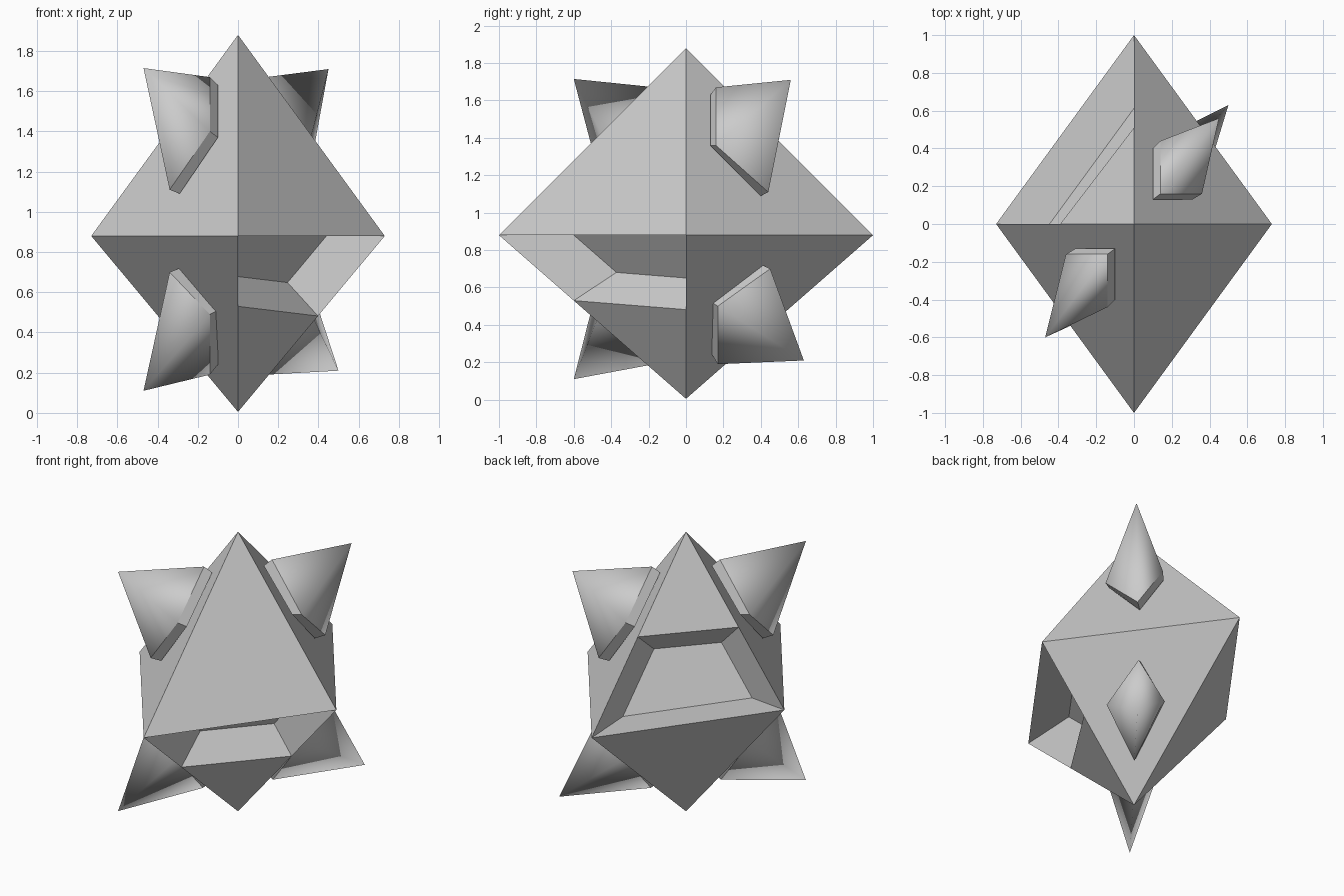
import bpy, bmesh
from mathutils import Vector

if "Cube" in bpy.data.objects:
    bpy.data.objects.remove(bpy.data.objects["Cube"])

CZ = 0.88
CENTRE = Vector((0, 0, CZ))


def make_object(name, bm):
    bmesh.ops.recalc_face_normals(bm, faces=bm.faces[:])
    mesh = bpy.data.meshes.new(name)
    bm.to_mesh(mesh)
    bm.free()
    obj = bpy.data.objects.new(name, mesh)
    bpy.context.collection.objects.link(obj)
    return obj


# Octahedral body, points given relative to the waist centre
bm = bmesh.new()
corners = {'R': (.73, 0, 0), 'L': (-.73, 0, 0), 'F': (0, -1, 0),
           'B': (0, 1, 0), 'T': (0, 0, 1), 'D': (0, 0, -.875)}
vert = {k: bm.verts.new(CENTRE + Vector(p)) for k, p in corners.items()}


def split(key, end, t):
    # Extra corner on a slanted edge where a recess ends
    p = Vector(corners[key]).lerp(Vector(corners[end]), t)
    vert[key + end] = bm.verts.new(CENTRE + p)


split('B', 'T', .49)
split('L', 'T', .465)
split('F', 'D', .40)
split('R', 'D', .455)


def recess(a, b, end, shift):
    # Tapered pocket between the waist edge and the split corners
    outer = [vert[a], vert[b], vert[b + end], vert[a + end]]
    inner = [bm.verts.new(CENTRE + (v.co - CENTRE) * .67 + Vector(shift)) for v in outer]
    for i in range(4):
        j = (i + 1) % 4
        bm.faces.new((outer[i], outer[j], inner[j], inner[i]))
    bm.faces.new(inner)
    bm.faces.new((vert[a + end], vert[b + end], vert[end]))


def panel(a, b, end):
    ring = [vert[a], vert[b]]
    if b + end in vert:
        ring.append(vert[b + end])
    ring.append(vert[end])
    if a + end in vert:
        ring.append(vert[a + end])
    bm.faces.new(ring)


recesses = {('B', 'L', 'T'): (.02, -.03, 0), ('F', 'R', 'D'): (-.02, .03, .035)}
for end in 'TD':
    for a, b in (('F', 'R'), ('R', 'B'), ('B', 'L'), ('L', 'F')):
        if (a, b, end) in recesses:
            recess(a, b, end, recesses[a, b, end])
        else:
            panel(a, b, end)
make_object("octahedral_body", bm)


# Spikes: thin flared plinth with a smooth four-sided point
UPPER = ([(.10, .13, 1.63), (.10, .40, 1.37), (.29, .40, 1.09), (.31, .13, 1.36)],
         [(.14, .16, 1.67), (.14, .44, 1.40), (.34, .44, 1.11), (.36, .16, 1.36)])
LOWER = ([(.10, .14, .24), (.10, .41, .51), (.29, .41, .72), (.31, .14, .52)],
         [(.14, .17, .19), (.14, .45, .49), (.34, .45, .70), (.36, .17, .50)])


def spike(name, sign, rings, tip):
    bm = bmesh.new()
    base, rim = [[bm.verts.new((sign * x, sign * y, z)) for x, y, z in r] for r in rings]
    top = bm.verts.new(tip)
    bm.faces.new(base)
    for i in range(4):
        j = (i + 1) % 4
        bm.faces.new((base[i], base[j], rim[j], rim[i]))
        bm.faces.new((rim[i], rim[j], top)).smooth = True
    make_object(name, bm)


spike("upper_back_spike", 1, UPPER, (.45, .56, 1.71))
spike("upper_front_spike", -1, UPPER, (-.47, -.60, 1.715))
spike("lower_back_spike", 1, LOWER, (.50, .63, .21))
spike("lower_front_spike", -1, LOWER, (-.47, -.60, .11))
